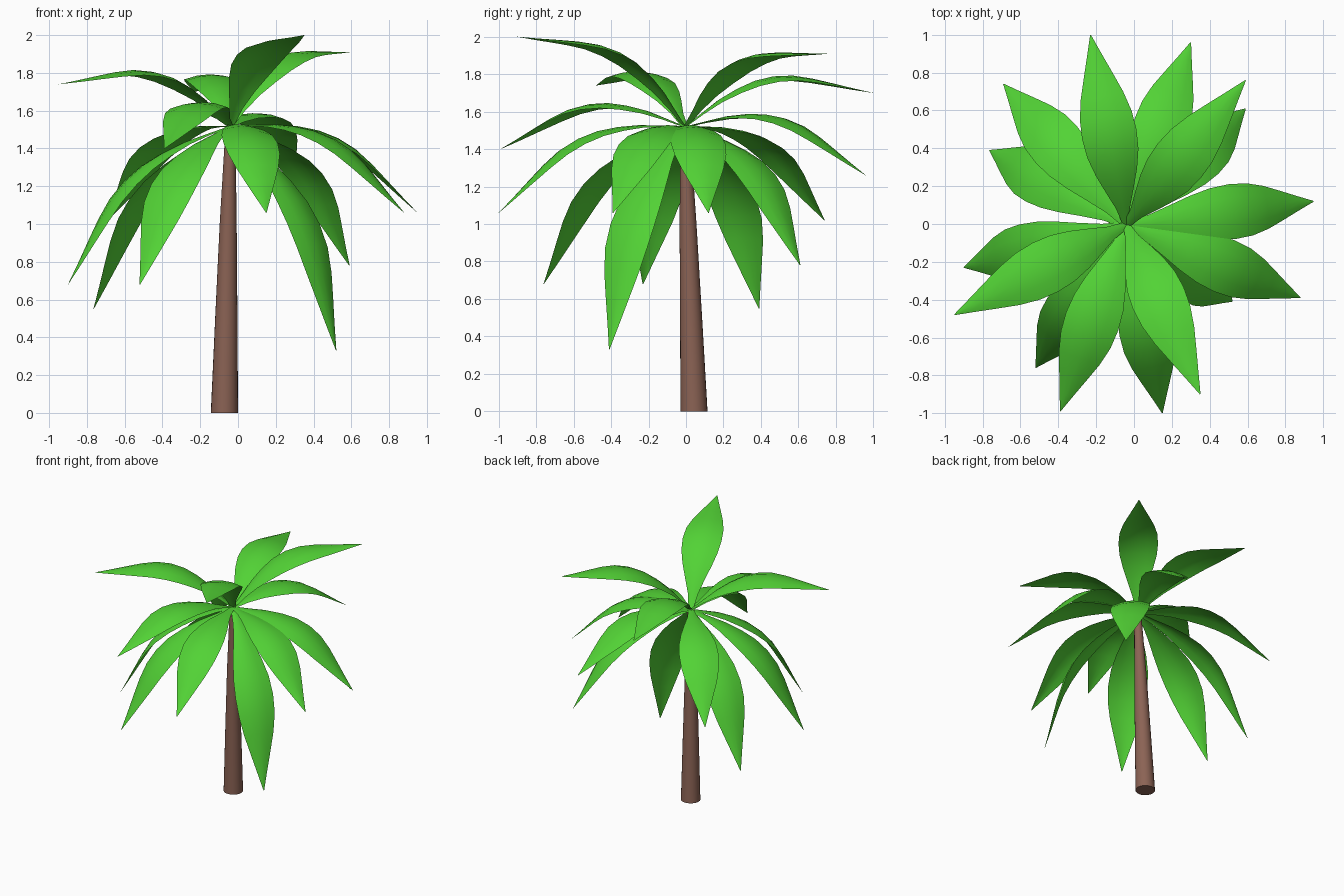
import bpy, bmesh, math
from mathutils import Vector

if "Cube" in bpy.data.objects:
    bpy.data.objects.remove(bpy.data.objects["Cube"])


def material(name, color):
    m = bpy.data.materials.new(name)
    m.diffuse_color = (*color, 1)
    m.use_nodes = True
    m.node_tree.nodes["Principled BSDF"].inputs["Base Color"].default_value = m.diffuse_color
    return m


GREEN = material("leaf_green", (0.085, 0.65, 0.036))
BROWN = material("trunk_brown", (0.26, 0.125, 0.09))
CROWN = Vector((-0.04, -0.005, 1.52))

# distance along chord, arch height, half width
PROFILE = [(0, 0, .018), (.1, .056, .038), (.2, .11, .075), (.3, .149, .111),
           (.4, .175, .137), (.5, .181, .146), (.6, .167, .139), (.7, .132, .114),
           (.8, .088, .077), (.9, .043, .039), (1, 0, .002)]

# frond tip positions
TIPS = [(-.23, 1.0, 1.70), (.30, .96, 1.26), (.59, .76, 1.91), (.59, .61, .78),
        (.95, .12, 1.06), (.88, -.39, 1.06), (.52, -.41, .33), (.35, -.90, 2.0),
        (.15, -1.0, 1.06), (-.39, -.99, 1.40), (-.52, -.76, .68),
        (-.95, -.48, 1.74), (-.90, -.23, .68), (-.765, .39, .55), (-.69, .74, 1.02)]


def finish(bm, name, mat):
    me = bpy.data.meshes.new(name)
    bm.to_mesh(me)
    bm.free()
    me.materials.append(mat)
    ob = bpy.data.objects.new(name, me)
    bpy.context.collection.objects.link(ob)
    return ob


# arched frond blade from the crown to its tip
def frond(name, tip):
    chord = Vector(tip) - CROWN
    side = Vector((-chord.y, chord.x, 0)).normalized()
    up = chord.cross(side).normalized()
    bm = bmesh.new()
    rows = []
    for t, arch, w in PROFILE:
        rows.append([bm.verts.new(CROWN + chord * t + side * w * s
                                  + up * (arch - 0.2 * w * s * s))
                     for s in (-1, -.5, 0, .5, 1)])
    for a, b in zip(rows, rows[1:]):
        for i in range(4):
            bm.faces.new((a[i], b[i], b[i + 1], a[i + 1])).smooth = True
    finish(bm, name, GREEN)


for n, tip in enumerate(TIPS, 1):
    frond(f"frond_{n}", tip)

# leaning tapered trunk
bm = bmesh.new()
rings = []
for z, x, y, r in [(0, -.072, .043, .072), (.5, -.062, .027, .059),
                   (1.0, -.052, .011, .045), (1.515, -.04, -.005, .026)]:
    rings.append([bm.verts.new((x + r * math.cos(a), y + r * math.sin(a), z))
                  for a in [math.tau * i / 24 for i in range(24)]])
for a, b in zip(rings, rings[1:]):
    for i in range(24):
        j = (i + 1) % 24
        bm.faces.new((a[i], a[j], b[j], b[i]))
bm.faces.new(rings[0][::-1])
bm.faces.new(rings[-1])
trunk = finish(bm, "trunk", BROWN)
bpy.context.view_layer.objects.active = trunk
trunk.select_set(True)
bpy.ops.object.shade_smooth_by_angle()
